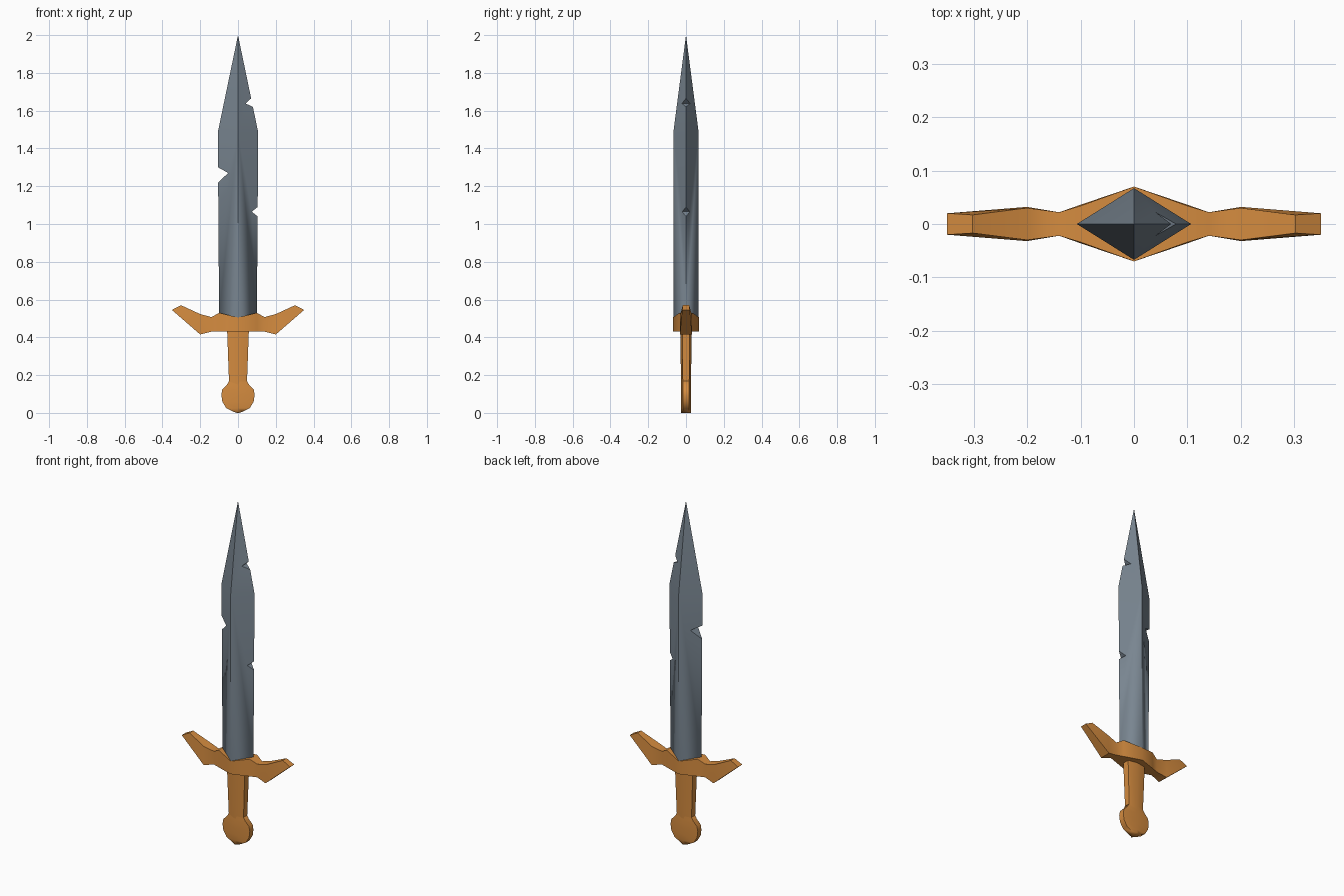
import bpy
import bmesh
import math

if "Cube" in bpy.data.objects:
    bpy.data.objects.remove(bpy.data.objects["Cube"], do_unlink=True)


def make_material(name, rgb):
    mat = bpy.data.materials.new(name)
    mat.use_nodes = True
    mat.diffuse_color = (*rgb, 1)
    mat.node_tree.nodes["Principled BSDF"].inputs["Base Color"].default_value = (*rgb, 1)
    return mat


def finish(name, bm, mat, angle, soft_below=-1):
    """Weld, orient and shade; edges wholly under soft_below stay smooth."""
    bmesh.ops.remove_doubles(bm, verts=bm.verts, dist=0.0005)
    bmesh.ops.recalc_face_normals(bm, faces=bm.faces)
    for face in bm.faces:
        face.smooth = True
    for edge in bm.edges:
        low = all(v.co.z <= soft_below for v in edge.verts)
        edge.smooth = low or edge.calc_face_angle(0) < math.radians(angle)
    mesh = bpy.data.meshes.new(name)
    bm.to_mesh(mesh)
    bm.free()
    mesh.materials.append(mat)
    obj = bpy.data.objects.new(name, mesh)
    bpy.context.collection.objects.link(obj)


def add_face(bm, points):
    return bm.faces.new([bm.verts.new(p) for p in points])


def loft(bm, rings):
    """Skin a list of equal-sized rings and cap both ends."""
    loops = [[bm.verts.new(p) for p in ring] for ring in rings]
    for a, b in zip(loops, loops[1:]):
        for i in range(len(a)):
            j = (i + 1) % len(a)
            bm.faces.new((a[i], a[j], b[j], b[i]))
    bm.faces.new(loops[0])
    bm.faces.new(loops[-1])


steel = make_material("steel grey", (0.19, 0.235, 0.28))
bronze = make_material("bronze orange", (0.66, 0.26, 0.05))

# Blade: diamond section with chips cut into its edges
ROOT, SHOULDER, TIP, DEPTH = 0.51, 1.485, 2.0, 0.067


def half_size(z):
    """Half width and half depth of the blade at a height."""
    if z > SHOULDER:
        k = (TIP - z) / (TIP - SHOULDER)
        return 0.107 * k, DEPTH * k
    return 0.100 + 0.007 * (z - ROOT) / (SHOULDER - ROOT), DEPTH


# Chips: side, lower z, apex z, upper z, apex x
chips = [(1, 1.04, 1.065, 1.09, 0.073),
         (1, 1.62, 1.638, 1.665, 0.040),
         (-1, 1.22, 1.27, 1.30, 0.052)]
bm = bmesh.new()
for side in (1, -1):
    for z0, z1 in ((0.46, ROOT), (ROOT, SHOULDER), (SHOULDER, TIP)):
        for facing in (1, -1):
            outline = [(0, facing * half_size(z0)[1], z0), (side * half_size(z0)[0], 0, z0)]
            for s, low, mid, high, x in chips:
                if s == side and z0 < low < z1:
                    w, d = half_size(mid)
                    outline += [(side * half_size(low)[0], 0, low),
                                (side * x, facing * d * (1 - x / w), mid),
                                (side * half_size(high)[0], 0, high)]
            if z1 < TIP:
                outline.append((side * half_size(z1)[0], 0, z1))
            outline.append((0, facing * half_size(z1)[1], z1))
            add_face(bm, outline)
for side, low, mid, high, x in chips:
    w, d = half_size(mid)
    y = d * (1 - x / w)
    for z in (low, high):
        add_face(bm, [(side * half_size(z)[0], 0, z), (side * x, y, mid), (side * x, -y, mid)])
w, d = half_size(0.46)
add_face(bm, [(w, 0, 0.46), (0, d, 0.46), (-w, 0, 0.46), (0, -d, 0.46)])
finish("blade", bm, steel, 25, ROOT + 0.001)

# Guard: bottom x, bottom z, top x, top z, bottom half depth, top half depth
half = [(0.10, 0.43, 0.10, 0.53, 0.036, 0.034),
        (0.14, 0.43, 0.14, 0.507, 0.022, 0.022),
        (0.20, 0.415, 0.20, 0.523, 0.032, 0.030),
        (0.35, 0.545, 0.302, 0.57, 0.020, 0.017)]
middle = (0, 0.43, 0, 0.505, 0.070, 0.070)
mirrored = [(-a, b, -c, d, e, f) for a, b, c, d, e, f in reversed(half)]
bm = bmesh.new()
loft(bm, [[(bx, -by, bz), (bx, by, bz), (tx, ty, tz), (tx, -ty, tz)]
          for bx, bz, tx, tz, by, ty in mirrored + [middle] + half])
finish("guard", bm, bronze, 50)


def hex_ring(z, w, d):
    e = d * 0.65
    return [(w, -e, z), (w, e, z), (0, d, z), (-w, e, z), (-w, -e, z), (0, -d, z)]


# Grip
bm = bmesh.new()
loft(bm, [hex_ring(0.45, 0.058, 0.031), hex_ring(0.15, 0.047, 0.026)])
finish("grip", bm, bronze, 65)

# Pommel: flattened round knob
bm = bmesh.new()
loft(bm, [hex_ring(z, w, 0.026) for z, w in
          ((0.17, 0.047), (0.15, 0.058), (0.125, 0.083), (0.095, 0.088),
           (0.06, 0.083), (0.025, 0.062), (0.006, 0.025), (0, 0.006))])
finish("pommel", bm, bronze, 65)
